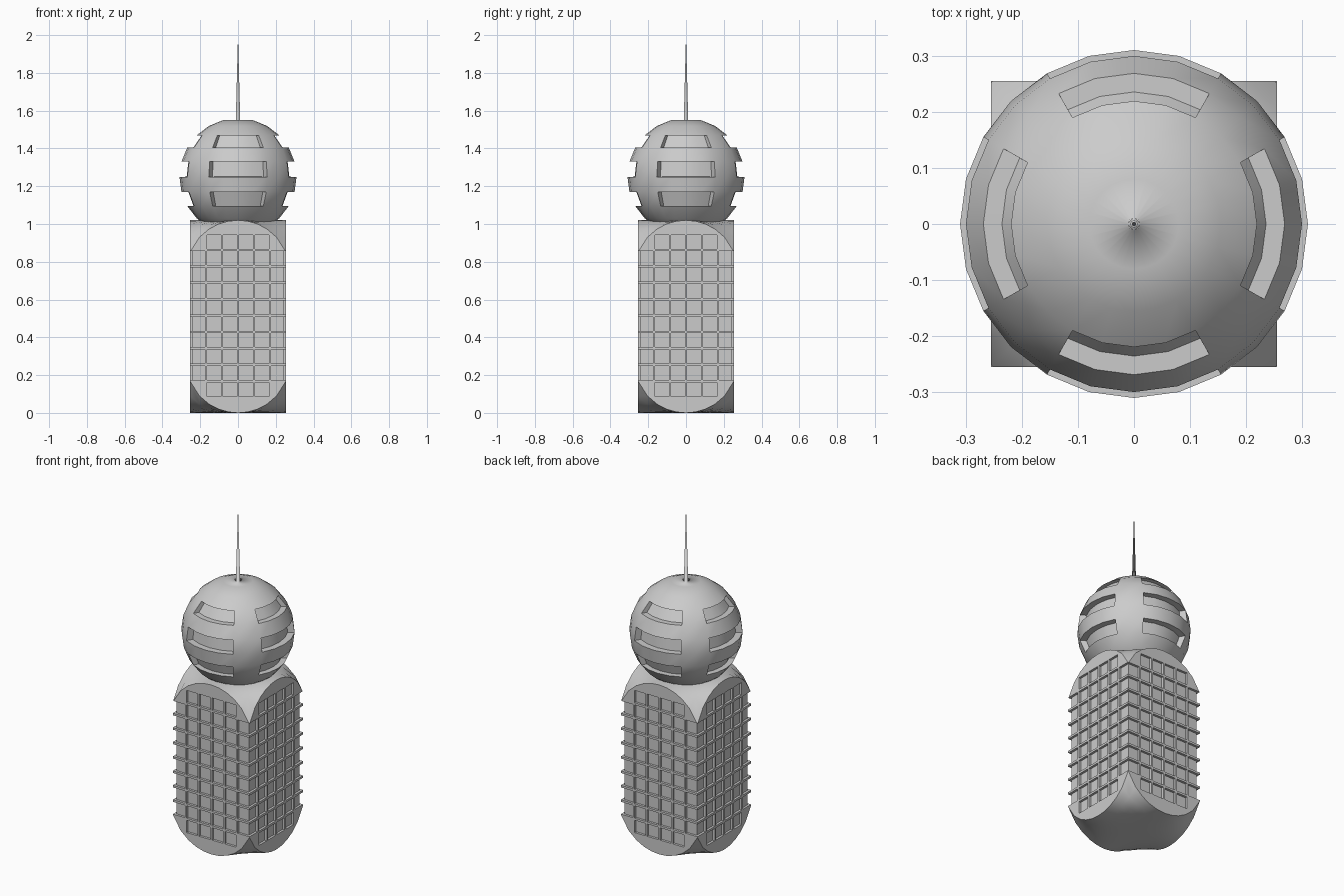
import bpy, bmesh, math

old = bpy.data.objects.get("Cube")
if old:
    bpy.data.objects.remove(old, do_unlink=True)

GREY = (0.6, 0.6, 0.6, 1)
concrete = bpy.data.materials.new("concrete grey")
concrete.use_nodes = True
concrete.diffuse_color = GREY
concrete.node_tree.nodes["Principled BSDF"].inputs["Base Color"].default_value = GREY


def make_object(name, bm):
    bmesh.ops.recalc_face_normals(bm, faces=bm.faces)
    mesh = bpy.data.meshes.new(name)
    bm.to_mesh(mesh)
    bm.free()
    mesh.materials.append(concrete)
    obj = bpy.data.objects.new(name, mesh)
    bpy.context.collection.objects.link(obj)
    return obj


# Tower block: square shaft whose corners curve away at both ends
HALF, TOP, DROP, N = 0.255, 1.02, 0.17, 10
RADIUS = (HALF ** 2 + DROP ** 2) / (2 * DROP)


def curve(v):
    return (RADIUS - math.sqrt(RADIUS ** 2 - v ** 2)) / DROP


bm = bmesh.new()
steps = [HALF * (2 * i / N - 1) for i in range(N + 1)]
caps = []
for top in (False, True):
    grid = []
    for x in steps:
        column = []
        for y in steps:
            fall = DROP * curve(x) * curve(y)
            column.append(bm.verts.new((x, y, TOP - fall if top else fall)))
        grid.append(column)
    for i in range(N):
        for j in range(N):
            face = bm.faces.new((grid[i][j], grid[i + 1][j], grid[i + 1][j + 1], grid[i][j + 1]))
            face.smooth = True
    caps.append(grid)
for side in (0, N):
    for pick in (lambda g: [g[i][side] for i in range(N + 1)], lambda g: list(g[side])):
        bm.faces.new(pick(caps[0]) + pick(caps[1])[::-1])
tower = make_object("tower_block", bm)

# Window recesses: six columns, with shorter outer columns that wrap the corners
DEPTH, PITCH, ROW, PANE = 0.014, 0.085, 0.0868, 0.074
for name, turns in (("window_cutter_front_back", (0, 2)), ("window_cutter_sides", (1, 3))):
    bm = bmesh.new()
    for turn in turns:
        a = turn * math.pi / 2
        ca, sa = round(math.cos(a)), round(math.sin(a))
        for col in range(6):
            outer = col in (0, 5)
            u, width = (col - 2.5) * PITCH, PANE
            if outer:
                u += math.copysign(0.02, u)
                width += 0.04
            for row in range(1 + outer, 11 - outer):
                z = TOP / 2 + 0.005 + (row - 5.5) * ROW
                out = HALF - DEPTH + 0.03
                verts = bmesh.ops.create_cube(bm, size=1)["verts"]
                for v in verts:
                    px, py = u + v.co.x * width, -out + v.co.y * 0.06
                    v.co = (px * ca - py * sa, px * sa + py * ca, z + v.co.z * PANE)
    cutter = make_object(name, bm)
    cutter.hide_render = True
    cut = tower.modifiers.new(name, "BOOLEAN")
    cut.operation, cut.solver, cut.object = "DIFFERENCE", "EXACT", cutter
    bpy.context.view_layer.objects.active = tower
    bpy.ops.object.modifier_apply(modifier=cut.name)
    bpy.data.objects.remove(cutter, do_unlink=True)

# Globe with its mast, turned from one profile
R, CENTRE, SIDES = 0.31, 1.25, 24
profile = [(R * math.cos(math.radians(lat)), CENTRE + R * math.sin(math.radians(lat)))
           for lat in range(-75, 76, 15)]
profile.append((0.012, 1.543))
bm = bmesh.new()
rings = []
for r, z in profile:
    rings.append([bm.verts.new((r * math.cos(math.tau * k / SIDES),
                                r * math.sin(math.tau * k / SIDES), z)) for k in range(SIDES)])
for low, high in zip(rings, rings[1:]):
    for k in range(SIDES):
        n = (k + 1) % SIDES
        bm.faces.new((low[k], low[n], high[n], high[k]))
tip = bm.verts.new((0, 0, 2))
for k in range(SIDES):
    bm.faces.new((rings[-1][k], rings[-1][(k + 1) % SIDES], tip))
bm.faces.new(rings[0][::-1])
bm.normal_update()

# Three bands of recessed windows on each of the four sides
windows = []
for f in bm.faces:
    c = f.calc_center_median()
    lat = math.degrees(math.atan2(c.z - CENTRE, math.hypot(c.x, c.y)))
    turn = math.degrees(math.atan2(c.y, c.x))
    off = abs((turn + 45) % 90 - 45)
    if off < 30 and any(lo < lat < lo + 15 for lo in (-30, 0, 30)):
        windows.append(f)
bmesh.ops.inset_region(bm, faces=windows, thickness=0.0002, depth=0)
for v in {v for f in windows for v in f.verts}:
    v.co.x *= 0.877
    v.co.y *= 0.877
bm.normal_update()
for f in bm.faces:
    f.smooth = True
for e in bm.edges:
    if e.verts[0].co.z < 1.53 and e.calc_face_angle(0) > math.radians(35):
        e.smooth = False
make_object("globe_and_mast", bm)
